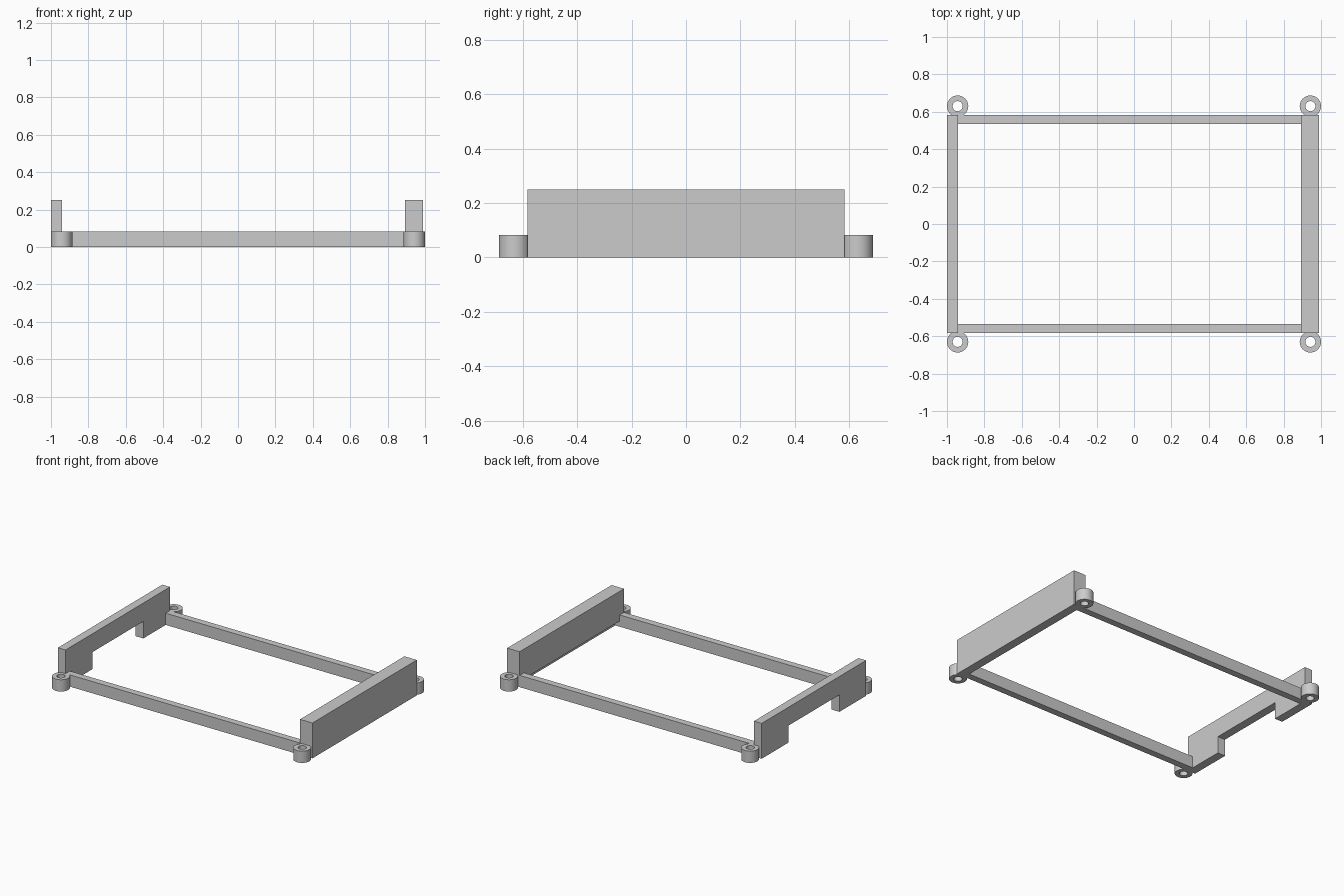
import bpy
import bmesh
from mathutils import Matrix

cube = bpy.data.objects.get("Cube")
if cube:
    bpy.data.objects.remove(cube, do_unlink=True)

grey = bpy.data.materials.new("plain grey")
grey.use_nodes = True
colour = (0.6, 0.6, 0.6, 1)
grey.diffuse_color = colour
grey.node_tree.nodes["Principled BSDF"].inputs["Base Color"].default_value = colour


def add_object(name, bm):
    mesh = bpy.data.meshes.new(name)
    bm.to_mesh(mesh)
    bm.free()
    mesh.materials.append(grey)
    obj = bpy.data.objects.new(name, mesh)
    bpy.context.collection.objects.link(obj)
    return obj


def box(name, xs, ys, zs):
    bm = bmesh.new()
    bmesh.ops.create_cube(bm, size=1)
    for v in bm.verts:
        v.co = [lo + (c + 0.5) * (hi - lo) for c, (lo, hi) in zip(v.co, (xs, ys, zs))]
    return add_object(name, bm)


def cylinder(name, x, y, radius, bottom, top):
    bm = bmesh.new()
    bmesh.ops.create_cone(bm, cap_ends=True, segments=48, radius1=radius, radius2=radius,
                          depth=top - bottom,
                          matrix=Matrix.Translation((x, y, (bottom + top) / 2)))
    return add_object(name, bm)


def select_only(obj):
    bpy.ops.object.select_all(action='DESELECT')
    obj.select_set(True)
    bpy.context.view_layer.objects.active = obj


def cut(obj, cutter):
    mod = obj.modifiers.new("cut", 'BOOLEAN')
    mod.operation = 'DIFFERENCE'
    mod.solver = 'EXACT'
    mod.object = cutter
    select_only(obj)
    bpy.ops.object.modifier_apply(modifier=mod.name)
    bpy.data.objects.remove(cutter, do_unlink=True)


HALF_Y, INNER_Y = 0.583, 0.535
WALL_TOP, RAIL_TOP, REBATE_TOP = 0.25, 0.083, 0.04
ends = (-HALF_Y, HALF_Y)
inside = (-INNER_Y, INNER_Y)

# Thick solid end wall with a rebate along its inner bottom edge
left_wall = box("left_wall", (0.893, 0.99), ends, (0, WALL_TOP))
cut(left_wall, box("cutter", (0.8, 0.928), inside, (-0.1, REBATE_TOP)))

# Thin end wall with the same rebate and a wide opening below
right_wall = box("right_wall", (-1, -0.94), ends, (0, WALL_TOP))
cut(right_wall, box("cutter", (-0.9, -0.98), inside, (-0.1, REBATE_TOP)))
cut(right_wall, box("cutter", (-1.1, -0.8), (-0.285, 0.285), (-0.1, 0.12)))

for side, word in ((-1, "front"), (1, "back")):
    # Long low rail joining the walls
    box(word + "_rail", (-0.94, 0.893), sorted((side * INNER_Y, side * HALF_Y)), (0, RAIL_TOP))
    # Round screw lugs on the corners
    for x, hand in ((-0.943, "right"), (0.943, "left")):
        lug = cylinder(f"{word}_{hand}_lug", x, side * 0.63, 0.057, 0, RAIL_TOP)
        cut(lug, cylinder("cutter", x, side * 0.63, 0.027, -0.1, 0.2))
        select_only(lug)
        bpy.ops.object.shade_smooth_by_angle()
